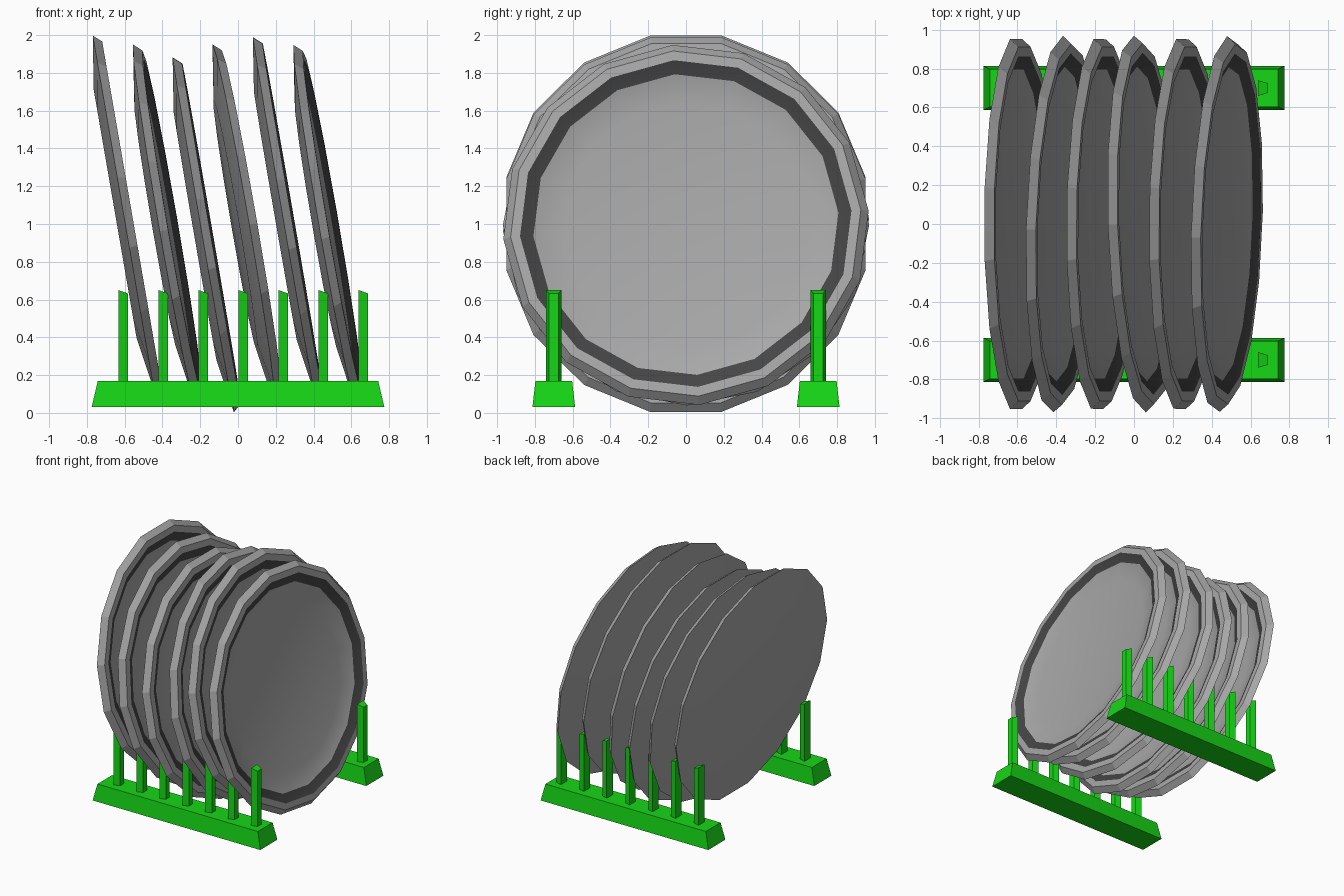
import bpy, bmesh
from math import cos, sin, pi, radians
from mathutils import Matrix, Vector

cube = bpy.data.objects.get("Cube")
if cube:
    bpy.data.objects.remove(cube, do_unlink=True)


def material(name, rgb):
    m = bpy.data.materials.new(name)
    m.use_nodes = True
    m.diffuse_color = (*rgb, 1)
    bsdf = next(n for n in m.node_tree.nodes if n.type == 'BSDF_PRINCIPLED')
    bsdf.inputs["Base Color"].default_value = (*rgb, 1)
    return m


GREY = material("plate grey", (0.39, 0.39, 0.39))
DARK = material("dark band grey", (0.06, 0.06, 0.06))
GREEN = material("rack green", (0.008, 0.68, 0.008))


def make_object(name, bm, materials):
    bmesh.ops.recalc_face_normals(bm, faces=bm.faces)
    mesh = bpy.data.meshes.new(name)
    bm.to_mesh(mesh)
    bm.free()
    for m in materials:
        mesh.materials.append(m)
    obj = bpy.data.objects.new(name, mesh)
    bpy.context.collection.objects.link(obj)
    return obj


def loft(bm, rings):
    """Join equal rings of points with quads and cap both ends."""
    rings = [[bm.verts.new(p) for p in ring] for ring in rings]
    bands = []
    for a, b in zip(rings, rings[1:]):
        n = len(a)
        bands.append([bm.faces.new((a[i], a[(i + 1) % n], b[(i + 1) % n], b[i]))
                      for i in range(n)])
    bm.faces.new(rings[0][::-1])
    bm.faces.new(rings[-1])
    return bands


# Plates: (radius, height) from the foot, round the rim, to the inner floor
SIDES = 16
PROFILE = [(0.68, -0.044), (0.97, 0.0), (0.93, 0.044),
           (0.88, 0.044), (0.81, 0.012), (0.66, -0.018)]
DARK_BAND = 3
TILT = radians(9.8)


def plate(name, x, z, roll, yaw):
    bm = bmesh.new()
    rings = []
    for r, h in PROFILE:
        angles = [2 * pi * i / SIDES + radians(roll) for i in range(SIDES)]
        rings.append([(r * cos(a), r * sin(a), h) for a in angles])
    for face in loft(bm, rings)[DARK_BAND]:
        face.material_index = 1
    side = Vector((0, 1, 0))
    up = Vector((-sin(TILT), 0, cos(TILT)))
    facing = Vector((cos(TILT), 0, sin(TILT)))
    turn = Matrix((side, up, facing)).transposed().to_4x4()
    place = Matrix.Translation((x, 0, z)) @ Matrix.Rotation(radians(yaw), 4, 'Z')
    bm.transform(place @ turn)
    return make_object(name, bm, [GREY, DARK])


# centre x, centre z, roll and yaw of each leaning plate
PLATES = [(-0.607, 1.06, 11.25, 0), (-0.39, 0.995, 2, -1.8),
          (-0.183, 0.943, 11.25, -0.4), (0.03, 0.995, 0, 1.8),
          (0.242, 1.05, 11.25, -0.4), (0.46, 0.995, 4.5, -1.9)]
plates = [plate(f"plate_{i + 1}", *p) for i, p in enumerate(PLATES)]

bpy.ops.object.select_all(action='DESELECT')
for obj in plates:
    obj.select_set(True)
bpy.context.view_layer.objects.active = plates[0]
bpy.ops.object.shade_smooth_by_angle(angle=radians(15))


# Rack: two tapered bars, each carrying a row of slant-topped pegs
def rectangle(hx, hy, y, z):
    return [(sx * hx, y + sy * hy, z)
            for sx, sy in ((-1, -1), (1, -1), (1, 1), (-1, 1))]


def peg_section(x, y, back_z, front_z):
    return [(x - 0.025, y - 0.04, back_z), (x + 0.025, y - 0.025, front_z),
            (x + 0.025, y + 0.025, front_z), (x - 0.025, y + 0.04, back_z)]


for label, y in (("front", -0.7), ("back", 0.7)):
    bm = bmesh.new()
    loft(bm, [rectangle(0.775, 0.113, y, 0.03), rectangle(0.742, 0.097, y, 0.17)])
    make_object(label + "_bar", bm, [GREEN])
    bm = bmesh.new()
    for i in range(7):
        x = -0.608 + i * 0.212
        loft(bm, [peg_section(x, y, 0.16, 0.16), peg_section(x, y, 0.65, 0.632)])
    make_object(label + "_pegs", bm, [GREEN])
